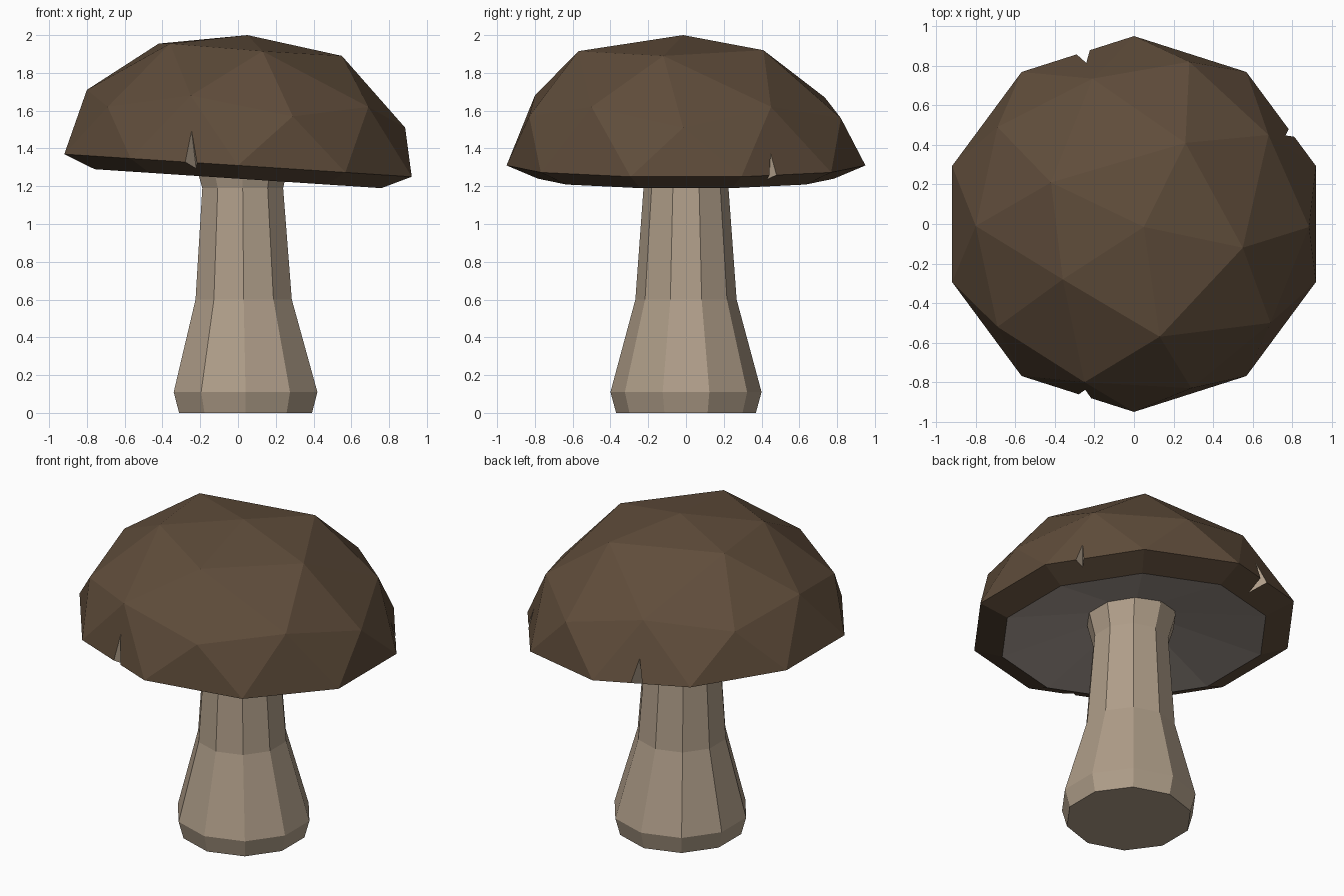
import bpy, bmesh, math
from mathutils import Vector

if "Cube" in bpy.data.objects:
    bpy.data.objects.remove(bpy.data.objects["Cube"])


def material(name, color):
    m = bpy.data.materials.new(name)
    m.diffuse_color = (*color, 1)
    m.use_nodes = True
    m.node_tree.nodes["Principled BSDF"].inputs["Base Color"].default_value = m.diffuse_color
    return m


CAP = material("cap_brown", (0.115, 0.073, 0.043))
FLESH = material("flesh", (0.43, 0.34, 0.25))
GILLS = material("gills", (0.40, 0.34, 0.30))


def make_object(name, bm, mats):
    bmesh.ops.recalc_face_normals(bm, faces=bm.faces[:])
    mesh = bpy.data.meshes.new(name)
    bm.to_mesh(mesh)
    bm.free()
    for m in mats:
        mesh.materials.append(m)
    ob = bpy.data.objects.new(name, mesh)
    bpy.context.collection.objects.link(ob)
    return ob


# Stem: ten-sided rings (centre x, radius, z)
bm = bmesh.new()
rings = []
for cx, r, z in [(0.04, 0.37, 0), (0.04, 0.40, 0.11), (0.03, 0.268, 0.60),
                 (0.025, 0.225, 1.19), (0.02, 0.265, 1.34), (0.02, 0.25, 1.42)]:
    rings.append([bm.verts.new((cx + r * math.cos(math.radians(18 + 36 * i)),
                                r * math.sin(math.radians(18 + 36 * i)), z))
                  for i in range(10)])
for a, b in zip(rings, rings[1:]):
    for i in range(10):
        j = (i + 1) % 10
        bm.faces.new((a[i], a[j], b[j], b[i]))
bm.faces.new(rings[0])
bm.faces.new(rings[-1])
make_object("stem", bm, [FLESH])

# Cap: upper half of an icosphere, its rings pulled into an uneven dome
bm = bmesh.new()
bmesh.ops.create_icosphere(bm, subdivisions=2, radius=1)
bmesh.ops.delete(bm, geom=[v for v in bm.verts if v.co.z < -0.05], context='VERTS')


def ring(lo, hi):
    found = [v for v in bm.verts if lo < v.co.z < hi]
    return sorted(found, key=lambda v: round(math.degrees(math.atan2(v.co.y, v.co.x))) % 360)


crown = [(0.55, -0.12, 1.89), (0.26, 0.41, 1.92), (-0.42, 0.21, 1.955),
         (-0.36, -0.28, 1.955), (0.13, -0.57, 1.915)]
shoulder = [(0.885, -0.015, 1.51), (0.68, 0.45, 1.62), (0.28, 0.82, 1.56),
            (-0.21, 0.735, 1.67), (-0.69, 0.49, 1.63), (-0.80, -0.01, 1.71),
            (-0.69, -0.52, 1.62), (-0.25, -0.80, 1.68), (0.29, -0.83, 1.57),
            (0.69, -0.50, 1.62)]
top, upper, middle, rim = ring(0.95, 2), ring(0.7, 0.95), ring(0.3, 0.7), ring(-0.05, 0.3)
for verts, places in ((top, [(0.05, -0.015, 2.0)]), (upper, crown), (middle, shoulder)):
    for v, p in zip(verts, places):
        v.co = p
for v in rim:
    x = 0.967 * v.co.x
    v.co = (x, 0.95 * v.co.y, 1.31 - 0.065 * x)


def turn_under(scale, height, slope, mat):
    edges = [e for e in bm.edges if e.is_boundary]
    geom = bmesh.ops.extrude_edge_only(bm, edges=edges)["geom"]
    for g in geom:
        if isinstance(g, bmesh.types.BMVert):
            x = g.co.x * scale
            g.co = (x, g.co.y * scale, height - slope * x)
        elif isinstance(g, bmesh.types.BMFace):
            g.material_index = mat


# Bevelled lip, then the hollow underside
turn_under(0.825, 1.24, 0.066, 0)
turn_under(0.25, 1.37, 0.066, 2)
for f in bmesh.ops.holes_fill(bm, edges=[e for e in bm.edges if e.is_boundary])["faces"]:
    f.material_index = 2
cap = make_object("cap", bm, [CAP, FLESH, GILLS])


# Splits in the rim: wedge cutters (angle, tip radius, tip height, inner radius, half width, skew)
def split(angle, tip_r, tip_z, inner_r, half, skew):
    a = math.radians(angle)
    out, side = Vector((math.cos(a), math.sin(a), 0)), Vector((-math.sin(a), math.cos(a), 0))
    bm = bmesh.new()
    for r, t, z in [(tip_r, 0, tip_z), (inner_r, skew, 1.1), (1.15, -half, 1.1), (1.15, half, 1.1)]:
        bm.verts.new(out * r + side * t + Vector((0, 0, z)))
    v = list(bm.verts)
    for i, j, k in [(0, 1, 2), (0, 2, 3), (0, 3, 1), (1, 3, 2)]:
        bm.faces.new((v[i], v[j], v[k])).material_index = 1
    cutter = make_object("split_cutter", bm, [CAP, FLESH, GILLS])
    cutter.hide_render = True
    mod = cap.modifiers.new("split", 'BOOLEAN')
    mod.operation, mod.solver, mod.object = 'DIFFERENCE', 'EXACT', cutter
    bpy.context.view_layer.objects.active = cap
    bpy.ops.object.modifier_apply(modifier=mod.name)
    bpy.data.objects.remove(cutter)


split(253.5, 0.88, 1.53, 0.80, 0.18, 0.03)
split(106.5, 0.87, 1.54, 0.75, 0.15, 0.0)
split(30.5, 0.895, 1.42, 0.84, 0.14, -0.02)
